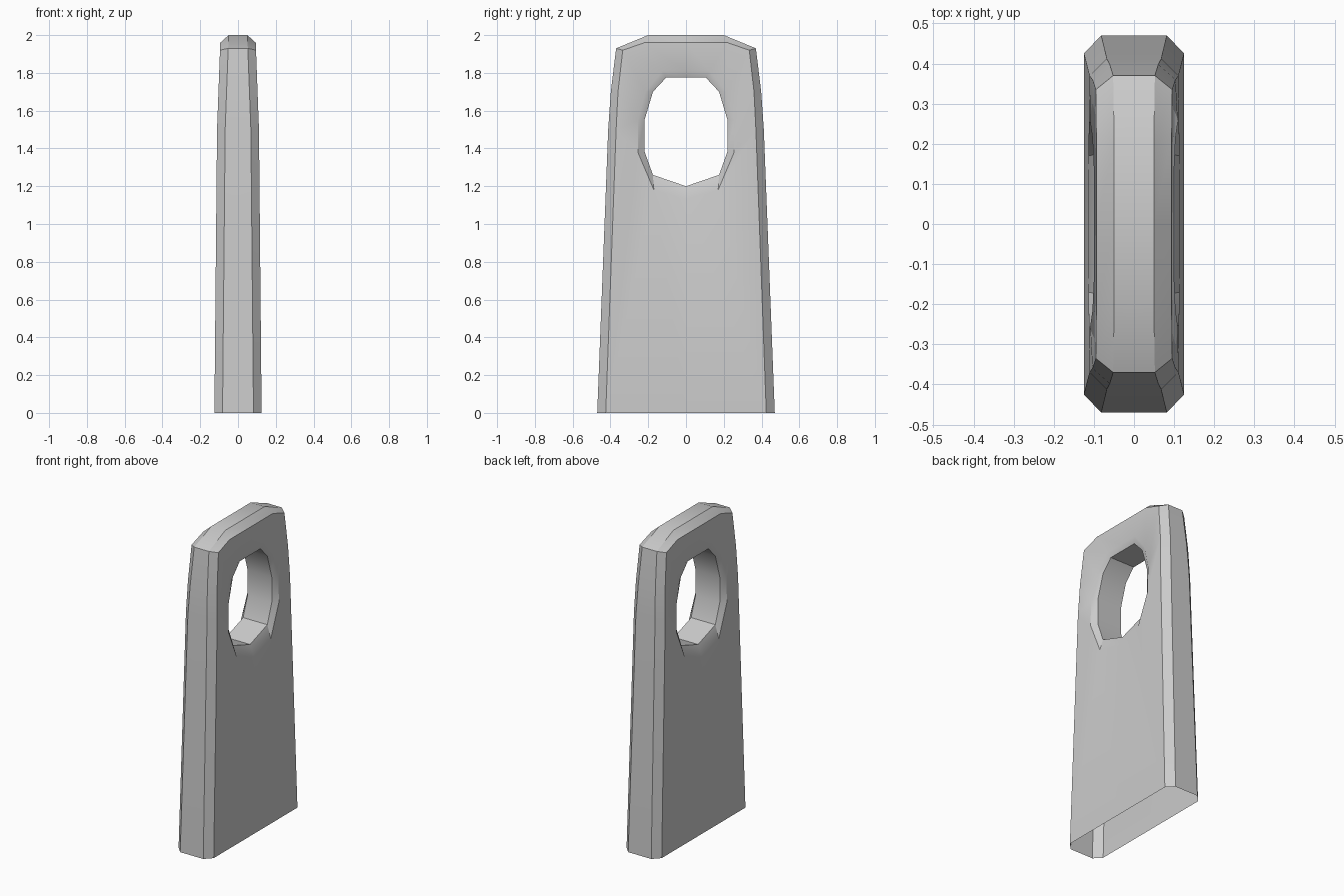
import bpy, bmesh, math

if "Cube" in bpy.data.objects:
    bpy.data.objects.remove(bpy.data.objects["Cube"])

# Half outlines (y, z), from top centre down one side
EDGE = [(0, 2.0), (0.20, 2.0), (0.37, 1.93), (0.398, 1.70), (0.412, 1.50), (0.47, 0)]
FACE = [(0, 1.96), (0.22, 1.96), (0.335, 1.92), (0.36, 1.70), (0.37, 1.50), (0.425, 0), (0, 0)]
RIM = [(0, 1.81), (0.125, 1.81), (0.215, 1.70), (0.255, 1.55), (0.255, 1.38), (0.17, 1.18), (0, 1.13)]
BORE = [(0, 1.775), (0.105, 1.775), (0.175, 1.70), (0.22, 1.55), (0.22, 1.385), (0.175, 1.26), (0, 1.20)]


def face_x(z):
    """Half thickness of the tapering slab at height z."""
    if z < 1.5:
        return 0.125 - 0.014 * z / 1.5
    return 0.111 - 0.016 * (z - 1.5) / 0.43


def ring(outline, x_of):
    return [(x_of(z), y, z) for y, z in outline]


# Rings from the middle of the outer edge, over the face, into the hole
rings = [
    ring(EDGE, lambda z: 0),
    ring(EDGE, lambda z: face_x(z) - 0.043),
    ring(FACE, face_x),
    ring(RIM, face_x),
    ring(BORE, lambda z: 0.086),
    ring(BORE, lambda z: 0),
]

# Quarter of the shell, repeated in all four quadrants; the bottom stays open
bm = bmesh.new()
for sx in (1, -1):
    for sy in (1, -1):
        rows = [[bm.verts.new((sx * x, sy * y, z)) for x, y, z in r] for r in rings]
        for a, b in zip(rows, rows[1:]):
            for i in range(min(len(a), len(b)) - 1):
                quad = [a[i], a[i + 1], b[i + 1], b[i]]
                bm.faces.new(quad if sx * sy > 0 else quad[::-1])
bmesh.ops.remove_doubles(bm, verts=bm.verts, dist=0.0005)
bmesh.ops.recalc_face_normals(bm, faces=bm.faces)
# Make sure the normals point outwards
top = max(bm.faces, key=lambda f: f.calc_center_median().z)
if top.normal.z < 0:
    bmesh.ops.reverse_faces(bm, faces=bm.faces)

mesh = bpy.data.meshes.new("holed_slab")
bm.to_mesh(mesh)
bm.free()
slab = bpy.data.objects.new("holed_slab", mesh)
bpy.context.collection.objects.link(slab)
bpy.context.view_layer.objects.active = slab
slab.select_set(True)
bpy.ops.object.shade_smooth_by_angle(angle=math.radians(30))
